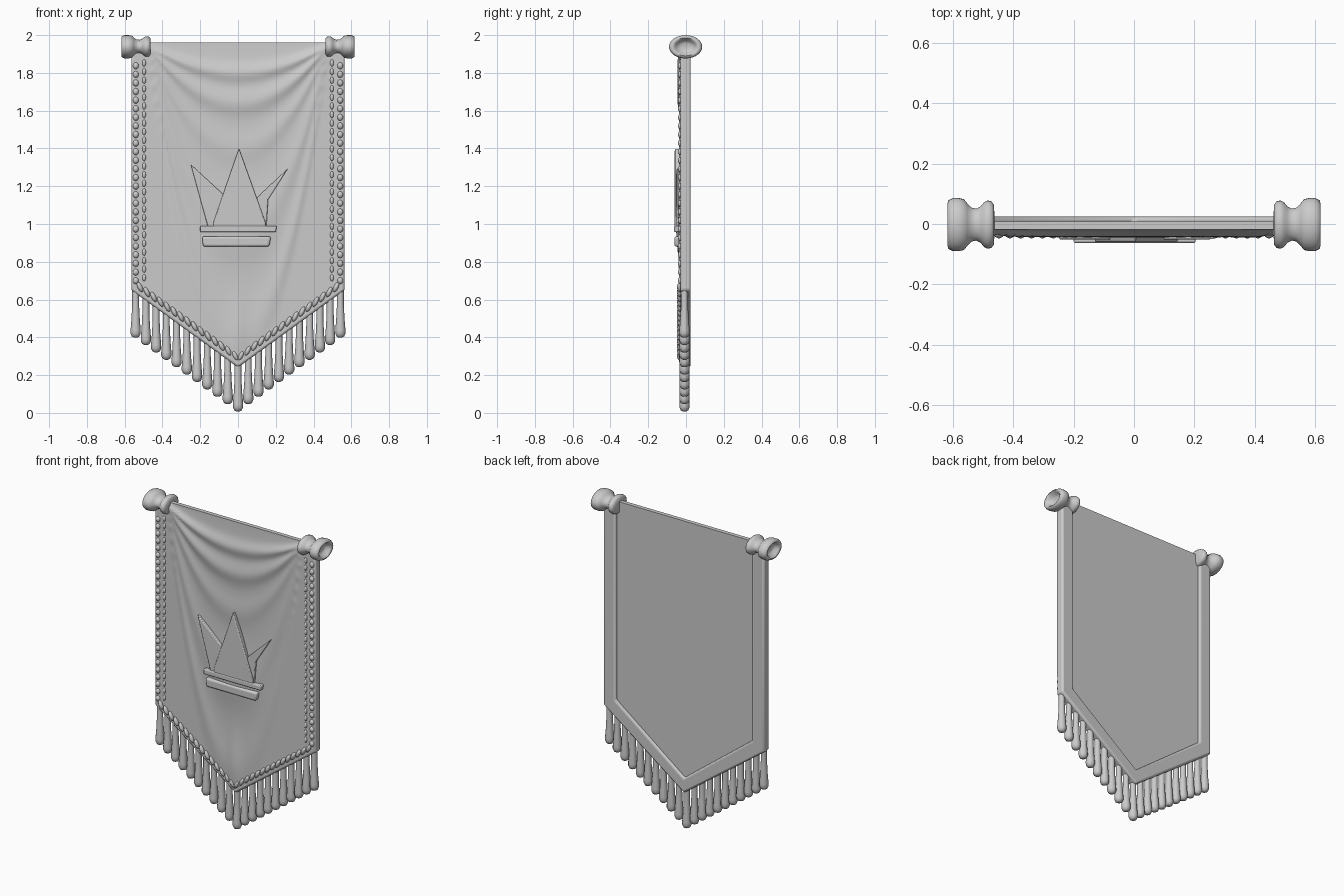
import bpy, bmesh, math
from mathutils import Vector

cube = bpy.data.objects.get("Cube")
if cube:
    bpy.data.objects.remove(cube, do_unlink=True)

grey = bpy.data.materials.new("plain grey")
grey.use_nodes = True
grey.diffuse_color = (0.6, 0.6, 0.6, 1)
grey.node_tree.nodes["Principled BSDF"].inputs["Base Color"].default_value = (0.6, 0.6, 0.6, 1)

SLOPE = 0.72          # rise of the pointed hem per unit of x
TOP = 1.96


def finish(name, bm, angle=40):
    bmesh.ops.recalc_face_normals(bm, faces=bm.faces)
    mesh = bpy.data.meshes.new(name)
    bm.to_mesh(mesh)
    bm.free()
    mesh.materials.append(grey)
    obj = bpy.data.objects.new(name, mesh)
    bpy.context.collection.objects.link(obj)
    bpy.ops.object.select_all(action="DESELECT")
    obj.select_set(True)
    bpy.context.view_layer.objects.active = obj
    bpy.ops.object.shade_smooth_by_angle(angle=math.radians(angle))
    return obj


def prism(name, outline, back, front, bevel=0.008, segments=2):
    """Extrude an x-z outline from back to front and round its edges."""
    bm = bmesh.new()
    face = bm.faces.new([bm.verts.new((x, back, z)) for x, z in outline])
    ext = bmesh.ops.extrude_face_region(bm, geom=[face])
    for v in ext["geom"]:
        if isinstance(v, bmesh.types.BMVert):
            v.co.y = front
    obj = finish(name, bm)
    mod = obj.modifiers.new("rounding", "BEVEL")
    mod.width, mod.segments = bevel, segments
    return obj


def lathe(bm, profile, place, sides=12):
    """Revolve (radius, distance) points; place maps (a, b, distance) to space."""
    rings = []
    for r, d in profile:
        rings.append([bm.verts.new(place(r * math.cos(math.tau * i / sides),
                                         r * math.sin(math.tau * i / sides), d))
                      for i in range(sides)])
    for lo, hi in zip(rings, rings[1:]):
        for i in range(sides):
            j = (i + 1) % sides
            bm.faces.new((lo[i], lo[j], hi[j], hi[i]))
    bm.faces.new(rings[0])
    bm.faces.new(rings[-1])


def bump(value, centre, width):
    return math.exp(-((value - centre) / width) ** 2)


def cloth_y(x, z):
    """Front surface of the cloth: folds hang in swags from the top corners."""
    span = max(1 - (x / 0.48) ** 2, 0.02)
    drop = max(1.95 - z, 0) / span
    y = -0.018 - 0.012 * min(drop / 0.25, 1)
    fold = (0.017 * bump(drop, 0.15, 0.045) + 0.014 * bump(drop, 0.31, 0.06)
            + 0.008 * bump(drop, 0.55, 0.08) + 0.008 * bump(drop, 1.0, 0.16)
            + 0.008 * bump(drop, 1.55, 0.15))
    belly = 0.014 * bump(x, 0, 0.17) * bump(z, 0.98, 0.17)
    point = 0.008 * bump(x, 0, 0.04) * bump(z, 0.45, 0.2)
    fade = min(1, max(0, (0.5 - abs(x)) / 0.08))
    return y - (fold + belly + point) * fade


# Draped cloth with a flat back
bm = bmesh.new()
cols, rows = 72, 110
grid = []
for i in range(cols + 1):
    x = -0.5 + i / cols
    low = 0.27 + SLOPE * abs(x)
    grid.append([])
    for j in range(rows + 1):
        z = low + (TOP - low) * j / rows
        grid[i].append(bm.verts.new((x, cloth_y(x, z), z)))
for i in range(cols):
    for j in range(rows):
        bm.faces.new((grid[i][j], grid[i + 1][j], grid[i + 1][j + 1], grid[i][j + 1]))
ext = bmesh.ops.extrude_face_region(bm, geom=list(bm.faces))
for v in ext["geom"]:
    if isinstance(v, bmesh.types.BMVert):
        v.co.y = 0.008
finish("draped_cloth", bm, 60)

# Raised border: two uprights and a pointed hem in one piece
outer = [(-0.565, 1.93), (-0.565, 0.65), (0, 0.24), (0.565, 0.65), (0.565, 1.93)]
inner = [(0.48, 1.93), (0.48, 0.70), (0, 0.335), (-0.48, 0.70), (-0.48, 1.93)]
prism("border_frame", outer + inner, 0.025, -0.03, 0.012, 3)

# Beads sewn down the uprights
bm = bmesh.new()


def bead(centre, size, tilt=0.0):
    made = bmesh.ops.create_uvsphere(bm, u_segments=10, v_segments=7, radius=1)["verts"]
    bmesh.ops.scale(bm, vec=size, verts=made)
    for v in made:
        x, y, z = v.co
        v.co = Vector((x * math.cos(tilt) - z * math.sin(tilt), y,
                       x * math.sin(tilt) + z * math.cos(tilt))) + Vector(centre)


for side in (-1, 1):
    for k in range(26):
        z = 0.70 + k * 0.0455
        bead((side * 0.541, -0.029, z), (0.016, 0.014, 0.018))
        bead((side * 0.497, -0.028, z + 0.015), (0.010, 0.010, 0.019))
    # Slanted stitches along the pointed hem
    for k in range(15):
        x = 0.015 + k * 0.036
        bead((side * x, -0.031, 0.292 + SLOPE * x), (0.013, 0.017, 0.029), -side * 0.45)
finish("border_beads", bm, 180)

# Fringe of tassels under the hem
bm = bmesh.new()
for k in range(-10, 11):
    x = k * 0.0542
    low = 0.008 + SLOPE * abs(x)
    profile = [(0.008, 0), (0.020, 0.006), (0.027, 0.022), (0.027, 0.04),
               (0.022, 0.10), (0.018, 0.18), (0.018, 0.265)]
    lathe(bm, profile, lambda a, b, d: (x + a, b - 0.008, low + d))
finish("fringe_tassels", bm, 60)

# Spool-shaped finials at both top corners, flattened, with hollow outer ends
spool = [(0.03, 0.462), (0.066, 0.464), (0.077, 0.472), (0.080, 0.485), (0.074, 0.497),
         (0.060, 0.508), (0.053, 0.522), (0.056, 0.538), (0.070, 0.552), (0.084, 0.563),
         (0.088, 0.580), (0.088, 0.600), (0.080, 0.615), (0.068, 0.618), (0.056, 0.610),
         (0.045, 0.592), (0.025, 0.585)]
for side, label in ((1, "left"), (-1, "right")):
    bm = bmesh.new()
    lathe(bm, spool, lambda a, b, d: (side * d, a - 0.002, 1.938 + 0.7 * b), 32)
    finish(label + "_finial", bm, 60)

# Crown emblem: two bands, a tall middle spike and two leaning side spikes
prism("crown_upper_band", [(-0.2, 0.957), (0.2, 0.957), (0.205, 0.99), (-0.2, 0.99)],
      -0.02, -0.063, 0.006)
prism("crown_lower_band", [(-0.185, 0.88), (0.165, 0.88), (0.175, 0.935), (-0.19, 0.935)],
      -0.02, -0.061, 0.012, 3)
prism("crown_middle_spike", [(-0.13, 0.98), (0.145, 0.98), (0.145, 1.01), (0.005, 1.40),
                             (-0.13, 1.01)], -0.02, -0.060, 0.005)
prism("crown_right_spike", [(-0.16, 0.985), (-0.08, 0.985), (-0.07, 1.15), (-0.25, 1.315)],
      -0.02, -0.052, 0.005)
prism("crown_left_spike", [(0.08, 0.985), (0.15, 0.985), (0.16, 1.13), (0.265, 1.295),
                           (0.17, 1.205), (0.10, 1.14)], -0.02, -0.052, 0.005)
